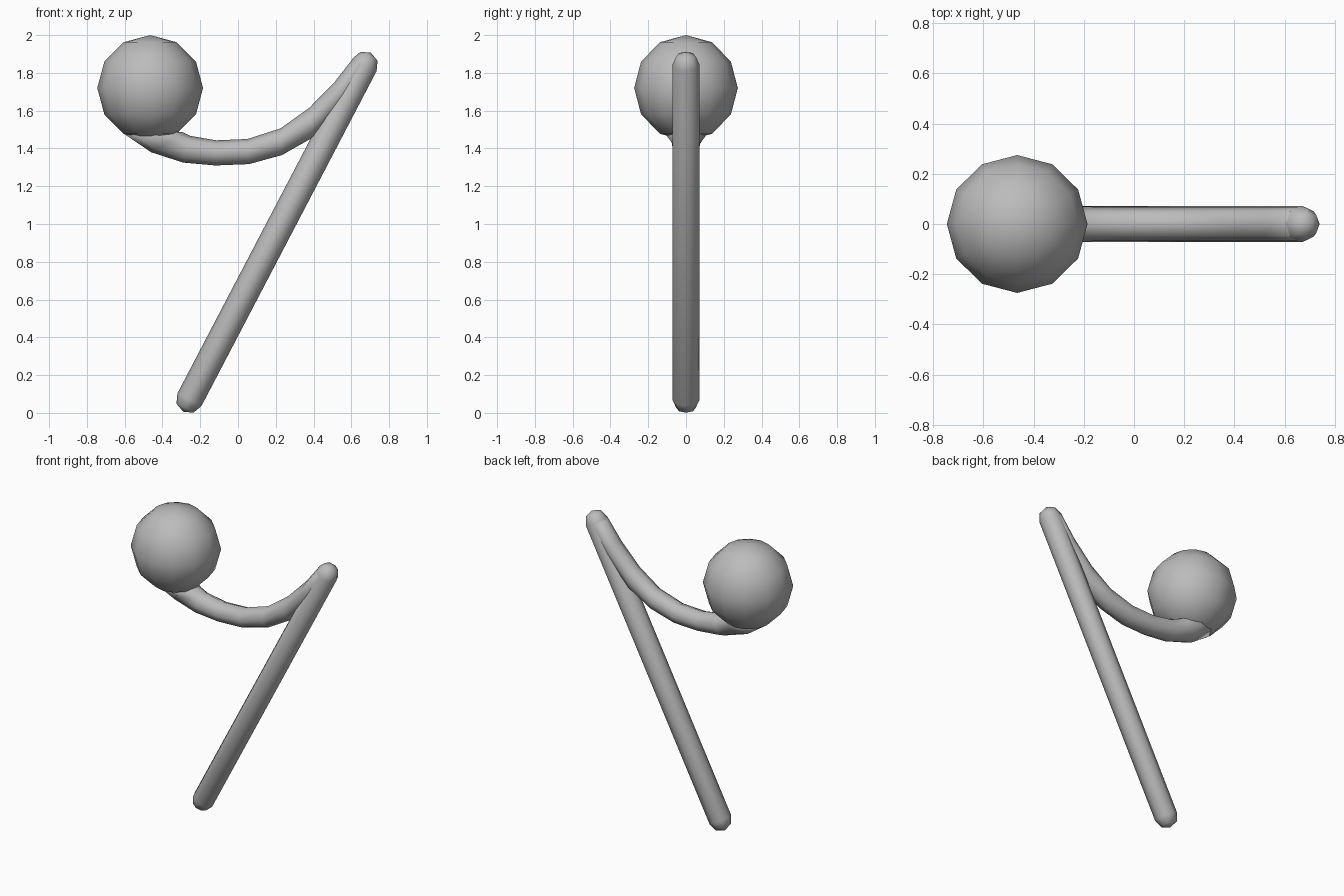
import bpy, bmesh, math
from mathutils import Vector

cube = bpy.data.objects.get("Cube")
if cube:
    bpy.data.objects.remove(cube, do_unlink=True)

grey = bpy.data.materials.new("plain grey")
grey.use_nodes = True
grey.diffuse_color = (0.5, 0.5, 0.5, 1)
grey.node_tree.nodes["Principled BSDF"].inputs["Base Color"].default_value = (0.5, 0.5, 0.5, 1)


def finish(name, bm):
    bmesh.ops.recalc_face_normals(bm, faces=bm.faces[:])
    for f in bm.faces:
        f.smooth = True
    mesh = bpy.data.meshes.new(name)
    bm.to_mesh(mesh)
    bm.free()
    mesh.materials.append(grey)
    obj = bpy.data.objects.new(name, mesh)
    bpy.context.collection.objects.link(obj)
    return obj


def loft(name, sections, tips, sides=8):
    """Skin elliptical sections (low point, high point, half width in y), closed by a tip at each end."""
    bm = bmesh.new()
    rings = []
    for lo, hi, half_y in sections:
        lo, hi = Vector((lo[0], 0, lo[1])), Vector((hi[0], 0, hi[1]))
        mid, up = (lo + hi) / 2, (hi - lo) / 2
        ring = []
        for i in range(sides):
            a = math.tau * i / sides
            ring.append(bm.verts.new(mid + up * math.cos(a) + Vector((0, half_y * math.sin(a), 0))))
        rings.append(ring)
    for i in range(sides):
        j = (i + 1) % sides
        for r, s in zip(rings, rings[1:]):
            bm.faces.new((r[i], r[j], s[j], s[i]))
    for ring, tip in ((rings[0], tips[0]), (rings[-1], tips[1])):
        t = bm.verts.new((tip[0], 0, tip[1]))
        for i in range(sides):
            bm.faces.new((ring[i], ring[(i + 1) % sides], t))
    return finish(name, bm)


# Ball at the end of the arm
bm = bmesh.new()
bmesh.ops.create_uvsphere(bm, u_segments=12, v_segments=6, radius=0.28)
bmesh.ops.scale(bm, vec=(1, 0.98, 1), verts=bm.verts[:])
bmesh.ops.translate(bm, vec=(-0.465, 0, 1.72), verts=bm.verts[:])
finish("ball", bm)

# Slanted stem with rounded ends
R = 0.072
start, end = Vector((-0.257, 0.07)), Vector((0.67, 1.843))
axis = (end - start).normalized()
side = Vector((axis.y, -axis.x))
k = R * math.sqrt(0.5)
stem = []
for p, r in ((start - axis * k, k), (start, R), (end, R), (end + axis * k, k)):
    stem.append((p + side * r, p - side * r, r))
loft("stem", stem, (start - axis * R, end + axis * R))

# Curved arm, flaring where it meets the ball and merging into the stem top
arm = [
    ((-0.60, 1.475), (-0.325, 1.49), 0.115),
    ((-0.46, 1.38), (-0.29, 1.485), 0.076),
    ((-0.29, 1.325), (-0.255, 1.467), 0.07),
    ((-0.12, 1.31), (-0.115, 1.443), 0.068),
    ((0.058, 1.317), (0.05, 1.45), 0.068),
    ((0.233, 1.365), (0.225, 1.506), 0.068),
    ((0.40, 1.46), (0.376, 1.614), 0.068),
    ((0.57, 1.64), (0.51, 1.75), 0.068),
    ((0.69, 1.82), (0.606, 1.873), 0.066),
]
loft("curved_arm", arm, ((-0.465, 1.56), (0.67, 1.87)))
